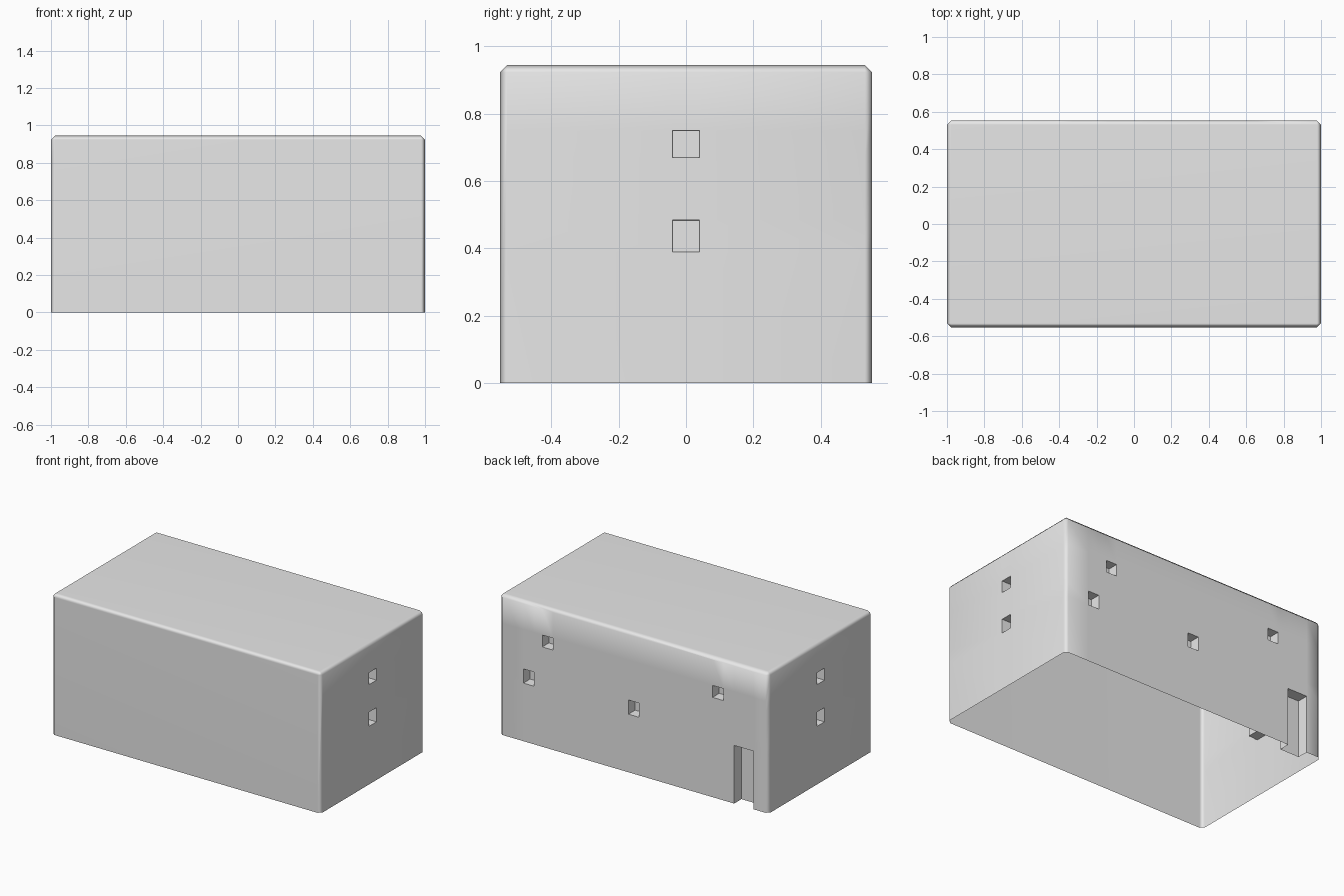
import bpy
import bmesh
from mathutils import Vector

cube = bpy.data.objects.get("Cube")
if cube:
    bpy.data.objects.remove(cube, do_unlink=True)

LENGTH, WIDTH, HEIGHT = 2.0, 1.106, 0.945
CHAMFER = 0.022
LOW, HIGH = (0.39, 0.485), (0.67, 0.75)   # sill and head of each window row
HALF = 0.04                               # half a window's width

# Plain grey plaster
grey = bpy.data.materials.new("plain grey")
grey.use_nodes = True
colour = (0.8, 0.8, 0.8, 1.0)
grey.diffuse_color = colour
grey.node_tree.nodes["Principled BSDF"].inputs["Base Color"].default_value = colour


def window(centre, row):
    return (centre - HALF, centre + HALF, row[0], row[1], 0.068)


def cut_recesses(bm, normal, axis, openings):
    """Slice one wall along the opening edges, then sink each opening."""
    normal = Vector(normal)

    def wall():
        return [f for f in bm.faces if f.normal.dot(normal) > 0.99]

    cuts = {(axis, v) for o in openings for v in o[:2]}
    cuts |= {(2, v) for o in openings for v in o[2:4] if v > 0}
    for direction, value in sorted(cuts):
        plane = Vector((0, 0, 0))
        plane[direction] = 1
        faces = wall()
        edges = {e for f in faces for e in f.edges}
        verts = {v for f in faces for v in f.verts}
        bmesh.ops.bisect_plane(bm, geom=faces + list(edges) + list(verts), dist=1e-5,
                               plane_co=plane * value, plane_no=plane)
    for a, b, bottom, top, depth in openings:
        hole = []
        for f in wall():
            c = f.calc_center_median()
            if a < c[axis] < b and bottom < c.z < top:
                hole.append(f)
        bmesh.ops.inset_individual(bm, faces=hole, thickness=0.002, depth=-depth)
        bm.normal_update()


# Chamfered block, open underneath
bm = bmesh.new()
bmesh.ops.create_cube(bm, size=1)
for v in bm.verts:
    v.co = Vector((v.co.x * LENGTH, v.co.y * WIDTH, (v.co.z + 0.5) * HEIGHT))
edges = [e for e in bm.edges if any(v.co.z > 0.1 for v in e.verts)]
bmesh.ops.bevel(bm, geom=edges, offset=CHAMFER, segments=1, affect='EDGES')
bm.normal_update()
floor = [f for f in bm.faces if f.normal.z < -0.9]
bmesh.ops.delete(bm, geom=floor, context='FACES')

# Two windows in each end wall
for side in (1, -1):
    cut_recesses(bm, (side, 0, 0), 1, [window(0, LOW), window(0, HIGH)])

# Four windows and a doorway in the back wall
doorway = (-0.89, -0.745, 0.0, LOW[0], 0.075)
cut_recesses(bm, (0, 1, 0), 0, [window(0.64, HIGH), window(0.78, LOW),
                                window(0, LOW), window(-0.625, HIGH), doorway])

# The doorway has no threshold
threshold = [f for f in bm.faces if f.calc_center_median().z < 0.01]
bmesh.ops.delete(bm, geom=threshold, context='FACES')

mesh = bpy.data.meshes.new("building_shell")
bm.to_mesh(mesh)
bm.free()
mesh.materials.append(grey)
shell = bpy.data.objects.new("building_shell", mesh)
bpy.context.collection.objects.link(shell)

# Soft chamfers with flat walls and crisp openings
bpy.ops.object.select_all(action='DESELECT')
shell.select_set(True)
bpy.context.view_layer.objects.active = shell
bpy.ops.object.shade_smooth_by_angle(angle=1.0)
weighted = shell.modifiers.new("flat walls", 'WEIGHTED_NORMAL')
weighted.keep_sharp = True
